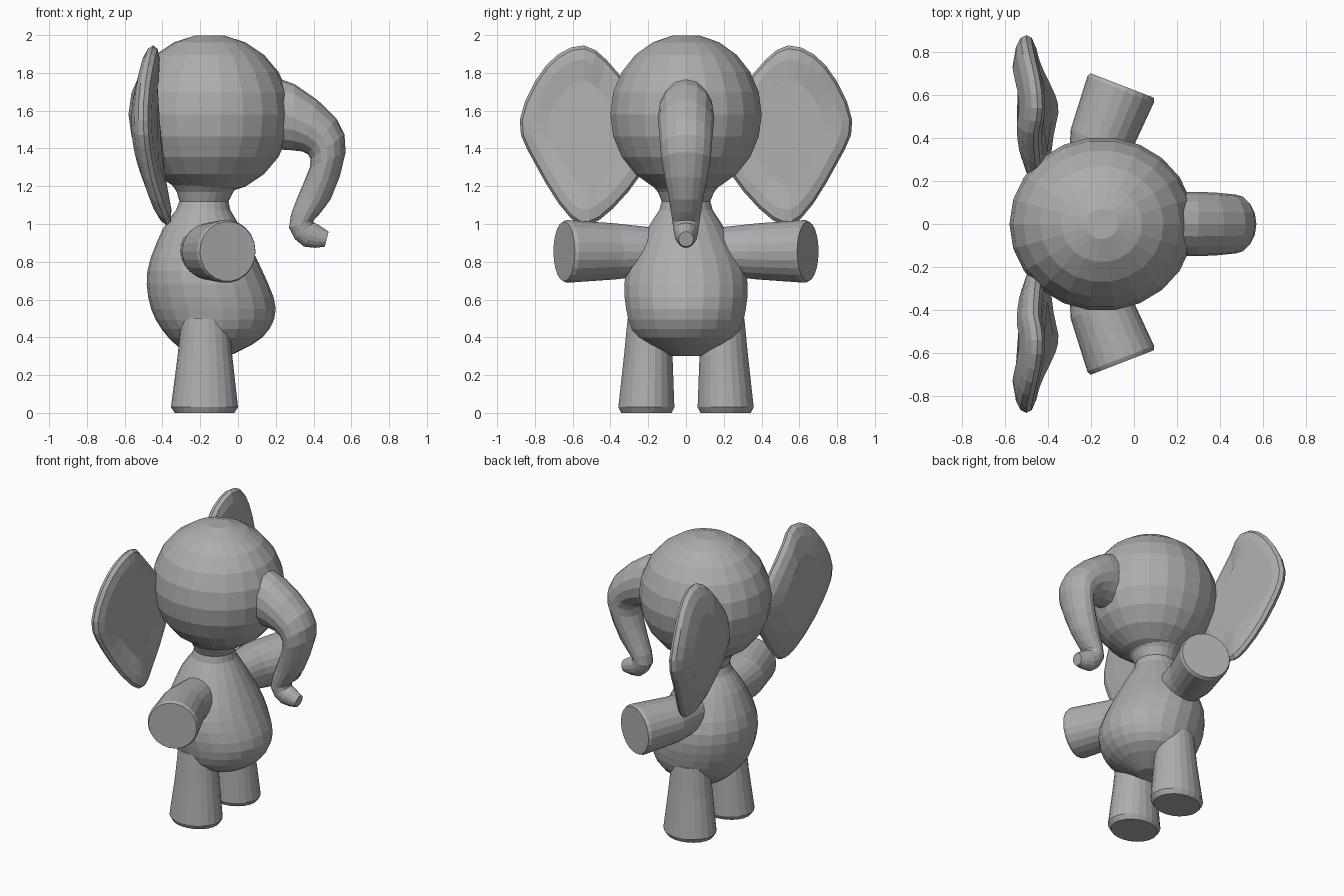
import bpy, bmesh
from math import cos, sin, pi, radians
from mathutils import Vector

cube = bpy.data.objects.get("Cube")
if cube:
    bpy.data.objects.remove(cube)

grey = bpy.data.materials.new("elephant grey")
grey.use_nodes = True
shade = (0.42, 0.42, 0.42, 1)
grey.diffuse_color = shade
grey.node_tree.nodes["Principled BSDF"].inputs["Base Color"].default_value = shade


def skin(name, rings, mirrored=False):
    """Bridge closed loops of points and cap both ends."""
    bm = bmesh.new()
    loops = [[bm.verts.new(point) for point in ring] for ring in rings]
    count = len(loops[0])
    for lower, upper in zip(loops, loops[1:]):
        for i in range(count):
            j = (i + 1) % count
            bm.faces.new((lower[i], lower[j], upper[j], upper[i]))
    bm.faces.new(loops[0])
    bm.faces.new(loops[-1])
    bmesh.ops.recalc_face_normals(bm, faces=bm.faces)
    mesh = bpy.data.meshes.new(name)
    bm.to_mesh(mesh)
    bm.free()
    mesh.materials.append(grey)
    obj = bpy.data.objects.new(name, mesh)
    bpy.context.collection.objects.link(obj)
    if mirrored:
        mirror = obj.modifiers.new("mirror", "MIRROR")
        mirror.use_axis = (False, True, False)


def smooth_rows(rows, closed=False, steps=3):
    """Fill in rows along a smooth curve through the given ones."""
    rows = [Vector(row) for row in rows]
    if closed:
        padded = rows[-1:] + rows + rows[:2]
    else:
        padded = rows[:1] + rows + rows[-1:]
    filled = []
    for before, start, end, after in zip(padded, padded[1:], padded[2:], padded[3:]):
        leave, arrive = (end - before) / 2, (after - start) / 2
        for step in range(steps):
            t = step / steps
            ease = t * t * (3 - 2 * t)
            filled.append(start.lerp(end, ease)
                          + leave * t * (1 - t) ** 2 - arrive * t * t * (1 - t))
    return filled if closed else filled + rows[-1:]


def oval(centre, u, v, sides=22):
    centre, u, v = Vector(centre), Vector(u), Vector(v)
    turns = [2 * pi * i / sides for i in range(sides)]
    return [centre + u * cos(turn) + v * sin(turn) for turn in turns]


def level(height, back, front, half, y=0):
    """Horizontal oval between two x positions."""
    middle, reach = (back + front) / 2, (front - back) / 2
    return oval((middle, y, height), (reach, 0, 0), (0, half, 0))


# Head: a slightly flattened ball
head_rings = []
for degrees in range(-80, 81, 16):
    lift, spread = sin(radians(degrees)), cos(radians(degrees))
    head_rings.append(oval((-.15, 0, 1.58 + .425 * lift),
                           (.43 * spread, 0, 0), (0, .405 * spread, 0)))
skin("head", head_rings)

# Neck and belly: height, back, front, half width
body = [(1.25, -.38, .05, .22), (1.12, -.31, -.05, .13), (.97, -.4, .02, .21),
        (.75, -.48, .13, .32), (.55, -.46, .2, .32), (.4, -.37, .13, .26),
        (.3, -.25, -.05, .08)]
skin("body", [level(*row) for row in smooth_rows(body)])

# Trunk: outer edge x and z, inner edge x and z, half width
trunk = [(.1, 1.8, .1, 1.4, .14), (.3, 1.74, .29, 1.39, .15),
         (.52, 1.56, .37, 1.37, .14), (.57, 1.38, .38, 1.3, .13),
         (.49, 1.13, .31, 1.13, .09), (.4, 1.02, .27, .98, .07),
         (.42, 1, .35, .88, .06), (.48, .96, .46, .88, .04)]
trunk_rings = []
for outer_x, outer_z, inner_x, inner_z, half in smooth_rows(trunk, steps=2):
    outer, inner = Vector((outer_x, 0, outer_z)), Vector((inner_x, 0, inner_z))
    trunk_rings.append(oval((outer + inner) / 2, (outer - inner) / 2, (0, half, 0), 16))
skin("trunk", trunk_rings)

# Arms: blunt cylinders that lean forward and bend a little at the shoulder
aim = Vector((.36, .93, 0))
side = Vector((.93, -.36, 0))
hand = Vector((-.055, .645, .855))
arm = [(.55, .06, .12), (.28, 0, .15), (.02, 0, .167), (0, 0, .158)]
skin("arms", [oval(hand - aim * back + side * bend, side * size, (0, 0, size))
              for back, bend, size in arm], True)

# Legs: height, back, front, half width, centre
leg = [(0, -.335, -.02, .135, .21), (.03, -.355, 0, .15, .21),
       (.3, -.32, -.03, .13, .2), (.5, -.3, -.05, .11, .2)]
skin("legs", [level(*row) for row in leg], True)

# Ears: large dished flaps whose inner edge sweeps into the head, as y and z
outline = smooth_rows([(.36, 1.8), (.54, 1.945), (.74, 1.84), (.88, 1.55), (.8, 1.32),
                       (.61, 1.03), (.46, 1.02), (.24, 1.26), (.16, 1.5)], closed=True)
ear_centre = Vector((-.49, .53, 1.5))
ear_rings = []
for degrees in range(75, -76, -25):
    scale = cos(radians(degrees)) ** .4
    shift = Vector((.06 * sin(radians(degrees)) - .025, 0, 0))
    ring = []
    for y, z in outline:
        tall = (z - 1.5) / .46
        x = .08 * tall * tall - .025 * tall - .475 + max(0, .42 - y) / 4
        ring.append(ear_centre.lerp(Vector((x, y, z)), scale) + shift)
    ear_rings.append(ring)
skin("ears", ear_rings, True)
